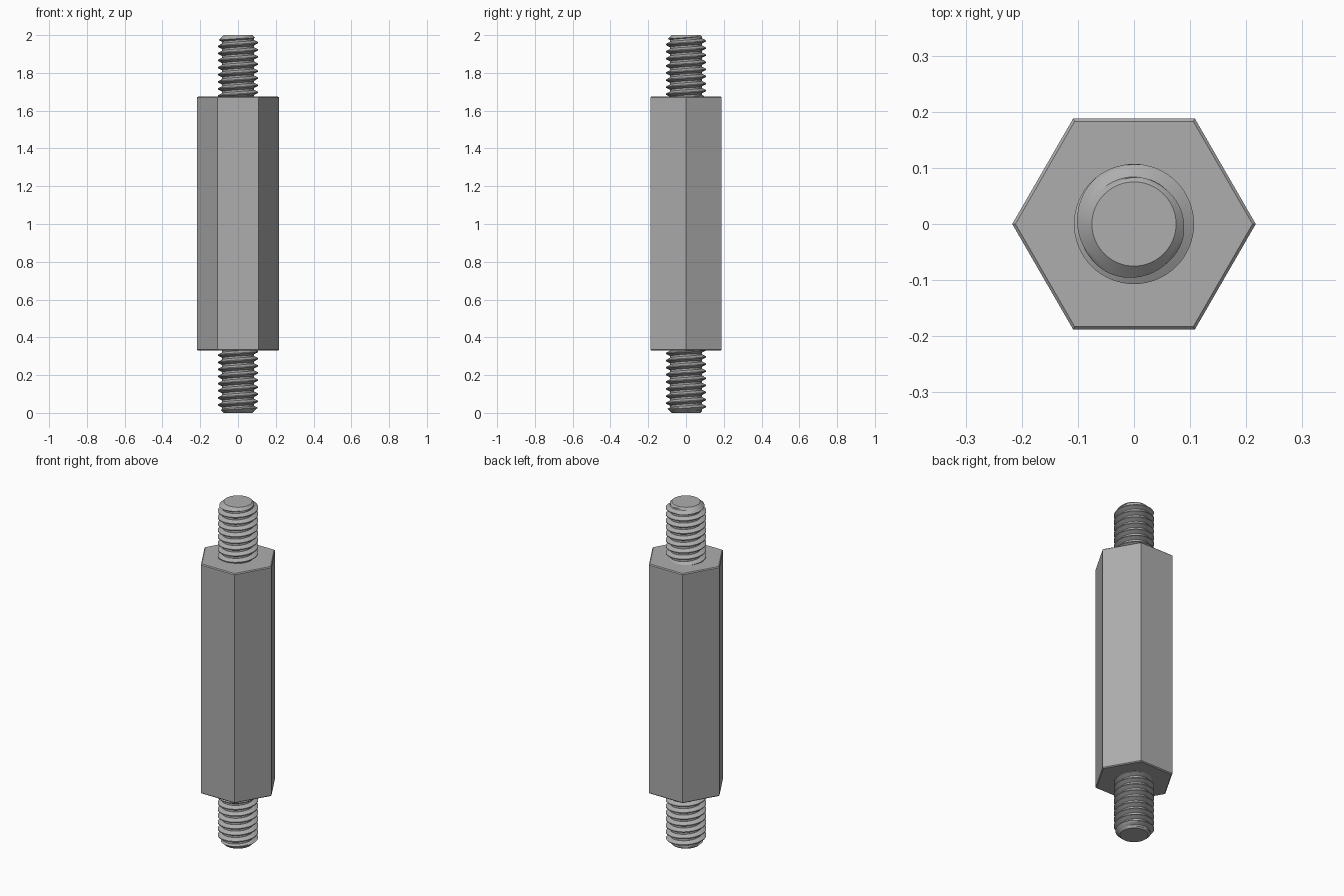
import bpy, bmesh, math

cube = bpy.data.objects.get("Cube")
if cube:
    bpy.data.objects.remove(cube, do_unlink=True)

# Single metal colour
steel = bpy.data.materials.new("grey_metal")
steel.use_nodes = True
grey = (0.42, 0.42, 0.42, 1)
steel.diffuse_color = grey
steel.node_tree.nodes["Principled BSDF"].inputs["Base Color"].default_value = grey

HEX_BOTTOM, HEX_TOP, HEX_RADIUS = 0.33, 1.675, 0.217
CREST, ROOT, TIP, PITCH = 0.107, 0.084, 0.075, 0.0376
SEGMENTS = 64
# Rows in one thread turn, as fractions of the pitch
ROWS = [0, 0.25, 0.35, 0.45, 0.5625, 0.6875, 0.8, 0.9]


def add_object(name, bm):
    bmesh.ops.recalc_face_normals(bm, faces=bm.faces)
    mesh = bpy.data.meshes.new(name)
    bm.to_mesh(mesh)
    bm.free()
    mesh.materials.append(steel)
    obj = bpy.data.objects.new(name, mesh)
    bpy.context.collection.objects.link(obj)
    return obj


def thread_radius(phase):
    """Flat root, sloped flank, flat crest, sloped flank."""
    phase %= 1
    if phase < 0.25:
        return ROOT
    rise = min((phase - 0.25) / 0.3125, (1 - phase) / 0.3125, 1)
    return ROOT + (CREST - ROOT) * rise


def add_stud(name, z_start, z_end, tip_z):
    """Helical thread with a chamfered free end."""
    bm = bmesh.new()
    turns = math.ceil((z_end - z_start) / PITCH)
    levels = [turn + f for turn in range(-1, turns + 2) for f in ROWS]
    grid = []
    for level in levels:
        ring = []
        for s in range(SEGMENTS):
            turn = s / SEGMENTS
            z = min(max(z_start + PITCH * (level + turn), z_start), z_end)
            r = thread_radius((z - z_start) / PITCH - turn)
            r = min(r, TIP + abs(z - tip_z) * 1.1)
            a = math.tau * turn
            ring.append(bm.verts.new((r * math.cos(a), r * math.sin(a), z)))
        grid.append(ring)
    # The last column joins the first one a full turn higher
    for i in range(len(levels) - 1):
        for s in range(SEGMENTS):
            wrap = s == SEGMENTS - 1
            k, t = (i + len(ROWS), 0) if wrap else (i, s + 1)
            if k + 1 < len(levels):
                bm.faces.new((grid[i][s], grid[k][t], grid[k + 1][t], grid[i + 1][s]))
    bmesh.ops.remove_doubles(bm, verts=bm.verts, dist=0.00005)
    # Remove leftovers flattened at the two ends, then close them
    flat = [f for f in bm.faces
            if max(v.co.z for v in f.verts) - min(v.co.z for v in f.verts) < 1e-6]
    bmesh.ops.delete(bm, geom=flat, context='FACES')
    bmesh.ops.holes_fill(bm, edges=[e for e in bm.edges if e.is_boundary], sides=0)
    obj = add_object(name, bm)
    bpy.ops.object.select_all(action='DESELECT')
    obj.select_set(True)
    bpy.context.view_layer.objects.active = obj
    bpy.ops.object.shade_smooth_by_angle(angle=math.radians(30))


# Hexagonal body with slightly eased end edges
bm = bmesh.new()
bmesh.ops.create_cone(bm, cap_ends=True, segments=6, radius1=HEX_RADIUS,
                      radius2=HEX_RADIUS, depth=HEX_TOP - HEX_BOTTOM)
for v in bm.verts:
    a = round(math.atan2(v.co.y, v.co.x) / (math.pi / 3) - 0.01) * math.pi / 3
    v.co.x, v.co.y = HEX_RADIUS * math.cos(a), HEX_RADIUS * math.sin(a)
    v.co.z += (HEX_TOP + HEX_BOTTOM) / 2
rims = [e for e in bm.edges if abs(e.verts[0].co.z - e.verts[1].co.z) < 0.01]
bmesh.ops.bevel(bm, geom=rims, offset=0.005, segments=1, affect='EDGES')
add_object("hex_body", bm)

# Threaded studs at both ends
add_stud("upper_stud", HEX_TOP - 0.002, 2.0, 2.0)
add_stud("lower_stud", 0.0, HEX_BOTTOM + 0.002, 0.0)
